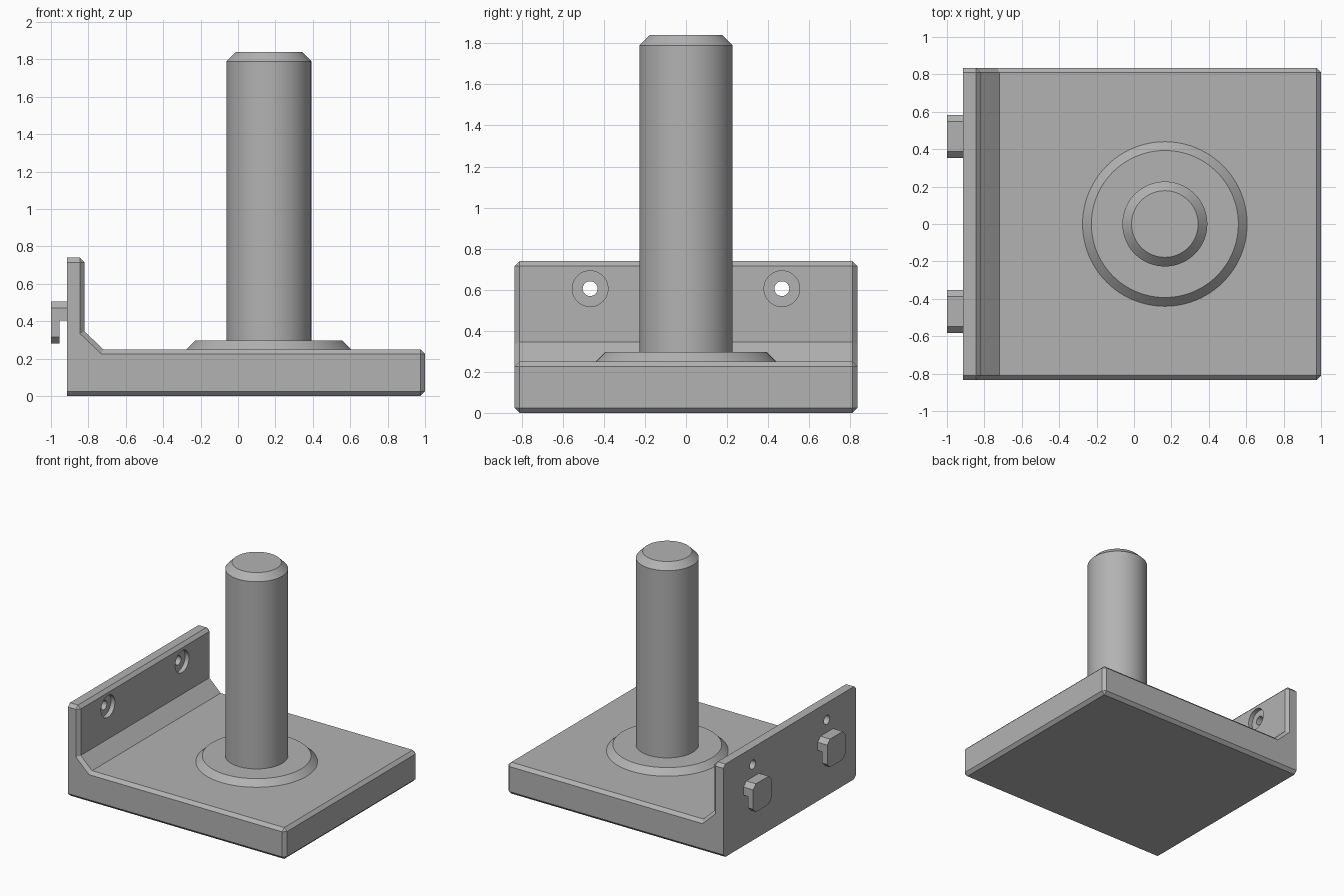
import bpy, bmesh, math
from mathutils import Matrix, Vector

cube = bpy.data.objects.get("Cube")
if cube:
    bpy.data.objects.remove(cube, do_unlink=True)

grey = bpy.data.materials.new("plain grey")
grey.use_nodes = True
COLOUR = (0.45, 0.45, 0.45, 1)
grey.diffuse_color = COLOUR
grey.node_tree.nodes["Principled BSDF"].inputs["Base Color"].default_value = COLOUR

BACK = -0.915          # x of the flat mounting face
HALF = 0.835           # half width of the bracket
CHAMFER = 0.025
MOUNT_Y = 0.467        # y offset of holes and hooks


def finish(name, bm):
    bmesh.ops.recalc_face_normals(bm, faces=bm.faces)
    mesh = bpy.data.meshes.new(name)
    bm.to_mesh(mesh)
    bm.free()
    mesh.materials.append(grey)
    obj = bpy.data.objects.new(name, mesh)
    bpy.context.collection.objects.link(obj)
    return obj


def smooth(obj):
    bpy.ops.object.select_all(action='DESELECT')
    obj.select_set(True)
    bpy.context.view_layer.objects.active = obj
    bpy.ops.object.shade_smooth_by_angle(angle=math.radians(30))


def prism(bm, points, offset):
    face = bm.faces.new([bm.verts.new(p) for p in points])
    moved = bmesh.ops.extrude_face_region(bm, geom=[face])["geom"]
    bmesh.ops.translate(bm, vec=offset,
                        verts=[v for v in moved if isinstance(v, bmesh.types.BMVert)])


def lathe(name, profile, matrix, sides=96):
    """Solid of revolution from (radius, height) points, capped at both ends."""
    bm = bmesh.new()
    rings = []
    for r, h in profile:
        rings.append([bm.verts.new((r * math.cos(a), r * math.sin(a), h))
                      for a in (2 * math.pi * i / sides for i in range(sides))])
    for low, high in zip(rings, rings[1:]):
        for i in range(sides):
            j = (i + 1) % sides
            bm.faces.new((low[i], low[j], high[j], high[i]))
    bm.faces.new(rings[0][::-1])
    bm.faces.new(rings[-1])
    bm.transform(matrix)
    return finish(name, bm)


# Base plate and upright wall: one profile with chamfered outer edges
profile = [(BACK, 0), (1, 0), (1, 0.25), (-0.72, 0.25),
           (-0.82, 0.345), (-0.82, 0.74), (BACK, 0.74)]
bm = bmesh.new()
prism(bm, [(x, -HALF, z) for x, z in profile], (0, 2 * HALF, 0))
bmesh.ops.recalc_face_normals(bm, faces=bm.faces)


def outer_edge(e):
    a, b = (v.co for v in e.verts)
    on_back = max(a.x, b.x) < BACK + 0.001
    return not on_back and e.is_convex


bmesh.ops.bevel(bm, geom=[e for e in bm.edges if outer_edge(e)], offset=CHAMFER,
                offset_type='OFFSET', segments=1, affect='EDGES')
bracket = finish("base_bracket", bm)

# Counterbored screw holes through the wall
for side in (-1, 1):
    place = Matrix.Translation((-0.82, side * MOUNT_Y, 0.605)) @ Matrix.Rotation(math.pi / 2, 4, 'Y')
    cutter = lathe("hole_cutter", [(0.036, -0.2), (0.036, -0.035), (0.087, -0.035), (0.087, 0.1)],
                   place, 48)
    cutter.hide_render = True
    cut = bracket.modifiers.new("screw_hole", 'BOOLEAN')
    cut.operation = 'DIFFERENCE'
    cut.solver = 'EXACT'
    cut.object = cutter
    bpy.context.view_layer.objects.active = bracket
    bpy.ops.object.modifier_apply(modifier=cut.name)
    bpy.data.objects.remove(cutter, do_unlink=True)
smooth(bracket)

# Round collar and post
centre = Matrix.Translation((0.165, 0, 0))
smooth(lathe("collar", [(0.44, 0.25), (0.393, 0.297)], centre))
smooth(lathe("post", [(0.227, 0.297), (0.227, 1.79), (0.178, 1.84)], centre))

# Hooks on the back: clipped-corner plate on a neck, open below
W, C, LOW, NECK, TOP = 0.115, 0.035, 0.28, 0.405, 0.505
upper = [(W, TOP - C), (W - C, TOP), (C - W, TOP), (-W, TOP - C)]
for label, side in (("right_of_back", -1), ("left_of_back", 1)):
    y0 = side * MOUNT_Y
    plate = upper + [(-W, LOW + C), (C - W, LOW), (W - C, LOW), (W, LOW + C)]
    neck = upper + [(-W, NECK), (W, NECK)]
    for part, outline, x0, x1 in (("hook_plate", plate, -1, -0.955),
                                  ("hook_neck", neck, -0.955, BACK)):
        bm = bmesh.new()
        prism(bm, [(x0, y0 + y, z) for y, z in outline], (x1 - x0, 0, 0))
        finish(part + "_" + label, bm)
